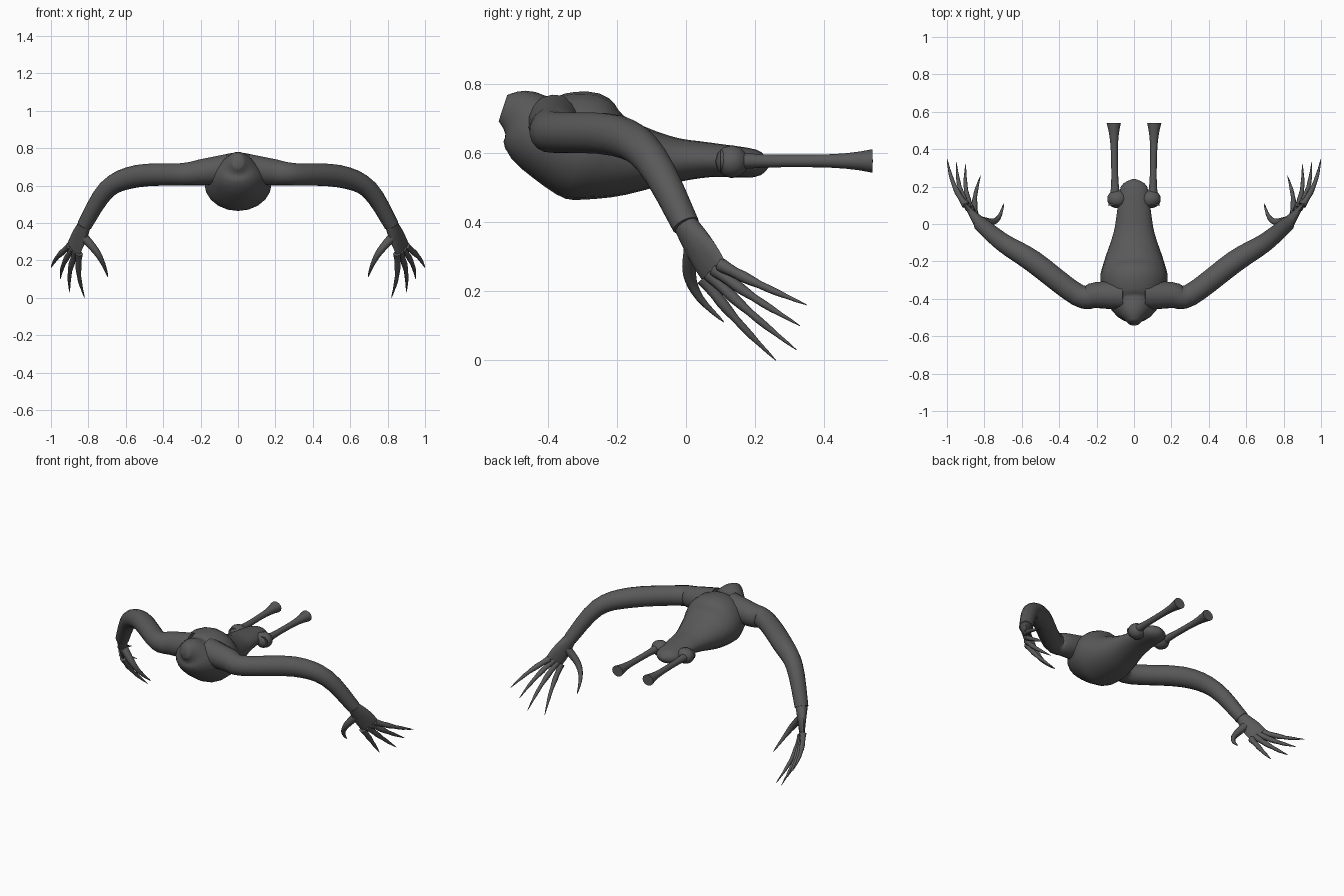
import bpy, bmesh, math
from mathutils import Vector

default_cube = bpy.data.objects.get("Cube")
if default_cube:
    bpy.data.objects.remove(default_cube)

grey = (0.1, 0.1, 0.1, 1)
skin = bpy.data.materials.new("dark_grey_skin")
skin.use_nodes = True
skin.diffuse_color = grey
skin.node_tree.nodes["Principled BSDF"].inputs["Base Color"].default_value = grey


def fractions(steps):
    """Evenly spaced values from zero to one."""
    return [step / steps for step in range(steps + 1)]


def spline(controls, steps=4):
    """Smooth curve through the control points, whatever their dimension."""
    points = [Vector(control) for control in controls]
    last = len(points) - 1
    curve = []
    for i in range(last):
        start, end = points[i], points[i + 1]
        leave = (end - points[max(i - 1, 0)]) / 2
        arrive = (points[min(i + 2, last)] - start) / 2
        for f in fractions(steps)[:-1]:
            ease = f * f * (3 - 2 * f)
            curve.append(start.lerp(end, ease)
                         + leave * f * (1 - f) ** 2 - arrive * f * f * (1 - f))
    return curve + [points[last]]


def loft(name, rings, across, sides=12, mirror=True):
    """Skin elliptical rings: centre, half width along across, half depth."""
    bm = bmesh.new()
    centres = [Vector(centre) for centre, width, depth in rings]
    last = len(centres) - 1
    loops = []
    for i, (centre, width, depth) in enumerate(rings):
        tangent = (centres[min(i + 1, last)] - centres[max(i - 1, 0)]).normalized()
        side = Vector(across)
        side = (side - tangent * side.dot(tangent)).normalized()
        up = tangent.cross(side)
        angles = [math.tau * k / sides for k in range(sides)]
        loops.append([bm.verts.new(centres[i] + side * width * math.cos(angle)
                                   + up * depth * math.sin(angle)) for angle in angles])
    for near, far in zip(loops, loops[1:]):
        for k in range(sides):
            following = (k + 1) % sides
            bm.faces.new((near[k], near[following], far[following], far[k]))
    bm.faces.new(loops[0])
    bm.faces.new(loops[-1])
    bmesh.ops.recalc_face_normals(bm, faces=bm.faces)

    mesh = bpy.data.meshes.new(name)
    bm.to_mesh(mesh)
    bm.free()
    mesh.materials.append(skin)
    part = bpy.data.objects.new(name, mesh)
    bpy.context.collection.objects.link(part)
    bpy.ops.object.select_all(action='DESELECT')
    part.select_set(True)
    bpy.context.view_layer.objects.active = part
    bpy.ops.object.shade_smooth_by_angle(angle=math.radians(60))
    if mirror:
        part.modifiers.new("mirror", 'MIRROR')


# Torso from the neck stump back to the rump: y, z, half width, half height
torso = spline([(-.53, .73, .03, .04), (-.48, .71, .08, .08), (-.42, .66, .14, .12),
                (-.3, .62, .18, .16), (-.2, .59, .16, .12), (-.05, .58, .11, .07),
                (.07, .58, .09, .05), (.2, .57, .07, .04), (.24, .57, .01, .01)])
loft("torso", [((0, y, z), width, height) for y, z, width, height in torso],
     across=(1, 0, 0), sides=20, mirror=False)

# Arms from the shoulder over the elbow to the wrist: x, y, z, radius
arm = spline([(.05, -.38, .69, .08), (.2, -.38, .67, .07), (.3, -.38, .66, .06),
              (.54, -.2, .65, .06), (.7, -.1, .58, .05), (.82, 0, .39, .04)])
loft("arms", [(point[:3], point[3], point[3]) for point in arm],
     across=(0, .3, 1), sides=16)

# Palms widen and flatten from the wrist to the knuckle line
wrist = Vector((.82, 0, .39))
knuckles = Vector((.88, .08, .26))
knuckle_line = Vector((.05, .05, .04))
loft("palms", [(wrist.lerp(knuckles, f), .036 + .02 * math.sin(2 * f), .036 - .024 * f)
               for f in fractions(5)], across=knuckle_line)

# Clawed fingers fan out from the knuckle line, each swelling at its joints
finger_tips = {
    "index_fingers": (.82, .26, 0),
    "middle_fingers": (.9, .32, .03),
    "ring_fingers": (.95, .33, .1),
    "little_fingers": (1, .35, .16),
}
bow = Vector((.015, -.01, 0))
for place, (name, tip) in zip(fractions(3), finger_tips.items()):
    base = knuckles + knuckle_line * (place - .6)
    rings = []
    for f in fractions(10):
        radius = .001 + .02 * (1 - f) ** .7 * (1 - .2 * math.sin(3 * math.tau * f / 2) ** 2)
        rings.append((base.lerp(Vector(tip), f) + bow * math.sin(math.pi * f), radius, radius))
    loft(name, rings, across=(1, 0, 0), sides=8)

# Curled thumbs tapering to a claw
thumb = spline([(.83, .02, .33), (.76, .01, .25), (.72, .04, .18), (.695, .11, .11)])
taper = [.001 + .025 * (1 - f) ** .8 for f in fractions(len(thumb) - 1)]
loft("thumbs", [(point, radius, radius) for point, radius in zip(thumb, taper)],
     across=(0, 1, 0), sides=8)

# Rounded hip knobs on the sides of the rump
hips = []
for f in fractions(10):
    radius = .002 + .046 * math.sin(math.pi * f)
    hips.append(((.09 - .053 * math.cos(math.pi * f), .133, .575), radius, radius))
loft("hips", hips, across=(0, 1, 0))

# Straight shanks, slim in the middle and flared at both ends
shanks = []
for f in fractions(12):
    flare = abs(2 * f - 1) ** 3
    shanks.append(((.1 + .008 * f, .1 + .44 * f, .577), .018 + .02 * flare, .018 + .016 * flare))
loft("shanks", shanks, across=(1, 0, 0))
